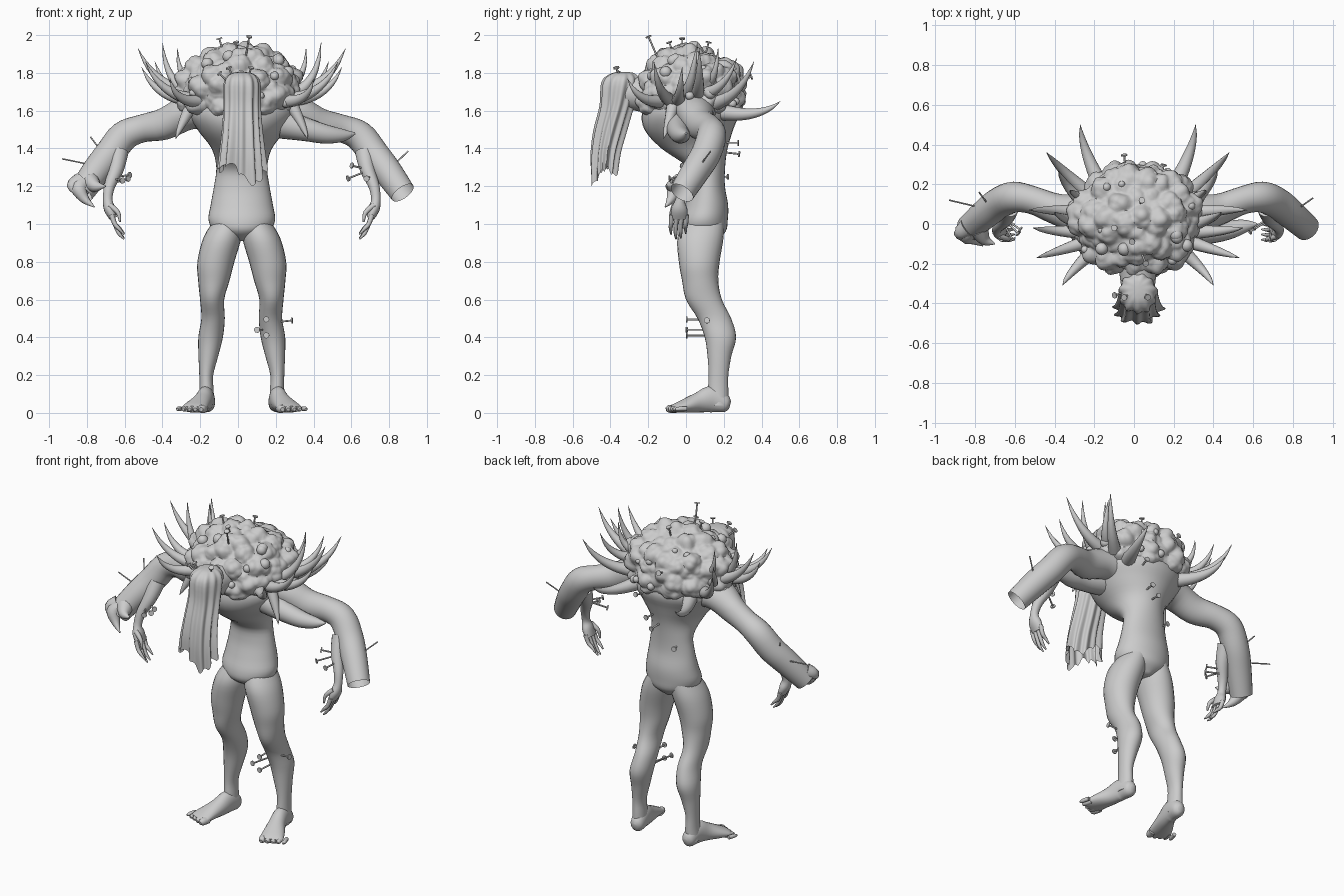
import bpy, bmesh, math, random
from mathutils import Vector, noise

random.seed(4)
CX = 0.02   # the body's own mirror plane


def build(name, rings, cap0=True, cap1=True, angle=50):
    """Skin a list of closed rings into one object."""
    bm = bmesh.new()
    vs = [[bm.verts.new(p) for p in ring] for ring in rings]
    n = len(vs[0])
    for a, b in zip(vs, vs[1:]):
        for i in range(n):
            bm.faces.new((a[i], a[(i + 1) % n], b[(i + 1) % n], b[i]))
    if cap0:
        bm.faces.new(vs[0][::-1])
    if cap1:
        bm.faces.new(vs[-1])
    bmesh.ops.recalc_face_normals(bm, faces=bm.faces)
    return finish(name, bm, angle)


def finish(name, bm, angle):
    me = bpy.data.meshes.new(name)
    bm.to_mesh(me)
    bm.free()
    ob = bpy.data.objects.new(name, me)
    bpy.context.collection.objects.link(ob)
    bpy.context.view_layer.objects.active = ob
    ob.select_set(True)
    bpy.ops.object.shade_smooth_by_angle(angle=math.radians(angle))
    ob.select_set(False)
    return ob


def spline(rows, steps):
    """Catmull-Rom resampling of rows of numbers."""
    out = []
    for i in range(len(rows) - 1):
        p = [rows[max(i - 1, 0)], rows[i], rows[i + 1], rows[min(i + 2, len(rows) - 1)]]
        for k in range(steps):
            t = k / steps
            out.append([0.5 * (2 * b + (c - a) * t + (2 * a - 5 * b + 4 * c - d) * t * t
                               + (3 * b - a - 3 * c + d) * t ** 3) for a, b, c, d in zip(*p)])
    return out + [list(rows[-1])]


def tube(name, rows, ref=(0, 1, 0), sides=20, steps=4, s=1, flat=False, cap1=True):
    """Rows are x, y, z, radius across, radius along ref; flat keeps rings level."""
    rows = [r if len(r) == 5 else (*r, r[3]) for r in rows]
    rows = spline(rows, steps) if steps > 1 else rows
    pts = [Vector((CX + s * r[0], r[1], r[2])) for r in rows]
    rings = []
    for i, r in enumerate(rows):
        t = (pts[min(i + 1, len(pts) - 1)] - pts[max(i - 1, 0)]).normalized()
        if flat:
            t = Vector((0, 0, 1))
        u = t.cross(Vector(ref)).normalized()
        v = u.cross(t)
        rings.append([pts[i] + u * math.cos(a) * max(r[3], .001) + v * math.sin(a) * max(r[4], .001)
                      for a in (2 * math.pi * k / sides for k in range(sides))])
    return build(name, rings, cap1=cap1)


def horn(name, base, tip, r, s=1, sag=.05):
    b, t = Vector(base), Vector(tip)
    out = Vector((.6, (b.y + t.y) * .8, -.8)).normalized() * sag
    rows = [(*(b.lerp(t, k) + out * 4 * k * (1 - k) * .9), r * (1 - k) ** .8)
            for k in (0, .2, .4, .6, .8, 1)]
    tube(name, rows, ref=(.13, .31, .94) if abs((t - b).normalized().z) < .8 else (0, 1, .1),
         sides=12, steps=2, s=s)


def nail(base, head, r=.005, cap=.016):
    b, h = Vector(base), Vector(head)
    d = (h - b).normalized() * .007
    rows = [(*b, r), (*(h - d), r), (*(h - d * .99), cap), (*h, cap)]
    tube("nail", [(x - CX, y, z, q) for x, y, z, q in rows], ref=(.37, .53, .76), sides=10, steps=1)


# torso
tube("torso", [(0, .1, .91, .03, .06), (0, .09, .96, .14, .12), (0, .093, 1.02, .176, .128),
               (0, .108, 1.1, .165, .115), (0, .113, 1.2, .147, .093), (0, .107, 1.3, .135, .1),
               (0, .045, 1.4, .16, .175), (0, .015, 1.5, .235, .235), (0, .025, 1.6, .285, .255),
               (0, .03, 1.72, .22, .2)], sides=36, flat=True)

# lumpy hump over the shoulders
bm = bmesh.new()
bmesh.ops.create_icosphere(bm, subdivisions=6, radius=1)
for v in bm.verts:
    n = v.co.normalized()
    p = Vector((n.x * .315, n.y * .255, n.z * .22))
    d = noise.voronoi(p * 10)[0][0]
    d2 = noise.voronoi(p * 20 + Vector((5, 2, 1)))[0][0]
    fade = min(1, max(0, (n.z + .75) / .4))
    lump = fade * (.045 * (1 - min(1, d * 1.5) ** 2) + .014 * (1 - min(1, d2 * 1.4) ** 2)
                   + .012 * noise.noise(p * 6))
    v.co = p + n * lump + Vector((.015, .025, 1.695))
finish("hump", bm, 60)

# warts scattered on the hump
for i in range(26):
    a, e = random.uniform(0, 6.28), random.uniform(-.35, 1.1)
    bm = bmesh.new()
    bmesh.ops.create_icosphere(bm, subdivisions=3, radius=random.uniform(.016, .034))
    bmesh.ops.translate(bm, verts=bm.verts, vec=(
        .015 + .335 * math.cos(a) * math.cos(e), .025 + .275 * math.sin(a) * math.cos(e),
        1.695 + .235 * math.sin(e)))
    finish("wart", bm, 60)

# head under the draped cloth
tube("neck", [(0, -.12, 1.68, .12), (0, -.24, 1.69, .095), (0, -.33, 1.69, .08), (0, -.39, 1.67, .04)],
     ref=(0, 0, 1))
secs = spline([(-.33, 1.805, .01, .02), (-.335, 1.795, .06, .065), (-.345, 1.75, .092, .1),
               (-.365, 1.63, .092, .088), (-.4, 1.5, .098, .085), (-.425, 1.38, .108, .075),
               (-.432, 1.27, .118, .065)], 4)
rings = []
for i, (cy, z, rx, ry) in enumerate(secs):
    t = i / (len(secs) - 1)
    ring = []
    for k in range(96):
        a = 2 * math.pi * k / 96
        fold = 1 + t ** .8 * (.13 * math.sin(11 * a + .6 * t) + .06 * math.sin(5 * a + 1))
        jag = t ** 3 * (.035 * math.sin(3 * a + 1.5) + .03 * abs(math.sin(5.5 * a)) - .03 * math.cos(a)
                        + .03 * math.sin(a))
        ring.append((CX + rx * fold * math.cos(a), cy + ry * fold * math.sin(a), z + jag))
    rings.append(ring)
build("head_cloth", rings, cap1=False, angle=60)

# limbs, built for each side
for s in (1, -1):
    tube("leg", [(.07, .1, 1.03, .07, .1), (.102, .077, .93, .1, .122), (.137, .07, .8, .098, .108),
                 (.148, .075, .7, .083, .096), (.157, .095, .6, .064, .095), (.152, .15, .5, .062, .089),
                 (.165, .182, .4, .065, .083), (.177, .177, .3, .052, .063), (.188, .172, .2, .037, .052),
                 (.187, .17, .12, .038, .054), (.188, .17, .04, .043, .055)], sides=24, flat=True, s=s)
    tube("foot", [(.18, .232, .04, .015, .022), (.182, .21, .047, .04, .046), (.19, .14, .072, .045, .07),
                  (.207, .07, .056, .051, .055), (.235, 0, .038, .064, .038), (.253, -.05, .026, .07, .025),
                  (.262, -.072, .02, .06, .016)], ref=(0, 0, 1), s=s)
    for k in range(5):
        x, r = .2 + .031 * k, .022 - .0025 * k
        y = -.045 + .012 * k
        tube("toe", [(x, y, .022, r), (x + .012, y - .04, .021, r), (x + .016, y - .06, .018, r * .5)],
             ref=(0, 0, 1), sides=10, s=s)

    # thick arm that ends in an open stump
    tube("arm", [(.13, .05, 1.6, .12, .1), (.28, .05, 1.59, .105, .09), (.41, .075, 1.53, .078, .085),
                 (.53, .12, 1.505, .07, .074), (.625, .135, 1.465, .078, .08), (.7, .105, 1.37, .079, .08),
                 (.77, .05, 1.28, .075, .077), (.852, -.022, 1.165, .066, .068)],
         ref=(0, .3, 1), sides=24, s=s, cap1=False)

    # thin withered forearm and hand
    tube("thin_forearm", [(.65, .08, 1.38, .05), (.665, .03, 1.29, .04), (.7, -.01, 1.2, .029),
                          (.71, -.03, 1.13, .025), (.7, -.035, 1.08, .03, .043),
                          (.68, -.035, 1.03, .02, .045)], sides=14, s=s)
    for k in range(4):
        y, low = -.075 + .026 * k, (.945, .92, .925, .95)[k]
        tube("finger", [(.69, y, 1.05, .014), (.672, y - .004, 1.0, .012), (.65, y - .006, low + .03, .01),
                        (.622, y - .004, low, .004)], sides=8, s=s)
    tube("thumb", [(.7, -.06, 1.1, .016), (.655, -.075, 1.06, .012), (.645, -.08, 1.01, .005)],
         sides=8, s=s)

    # ring of curved horns around the shoulder
    for base, tip, r in [((.19, .2, 1.59), (.29, .5, 1.65), .042), ((.26, .16, 1.64), (.46, .36, 1.86), .038),
                         ((.27, .1, 1.69), (.40, .27, 1.88), .034), ((.28, .06, 1.69), (.55, .07, 1.93), .038),
                         ((.28, .0, 1.69), (.42, .06, 1.96), .034), ((.29, -.04, 1.66), (.53, -.02, 1.83), .036),
                         ((.26, -.09, 1.66), (.51, -.17, 1.86), .036), ((.23, -.14, 1.65), (.38, -.31, 1.77), .036),
                         ((.24, .11, 1.74), (.34, .17, 1.93), .03)]:
        horn("shoulder_horn", base, tip, r, s)
    horn("lower_horn", (.27, -.07, 1.62), (.35, -.12, 1.45), .034, s, .02)

# torn muscle below one arm, claws on the other stump
tube("torn_muscle", [(.22, -.03, 1.53, .08), (.34, -.04, 1.5, .062), (.45, -.03, 1.475, .05),
                     (.54, -.01, 1.47, .032), (.6, 0, 1.48, .005)], ref=(0, 0, 1))
for rows in [[(.85, -.03, 1.2, .055), (.86, -.06, 1.18, .042), (.83, -.08, 1.13, .024), (.78, -.11, 1.09, .003)],
             [(.8, -.03, 1.22, .05), (.77, -.08, 1.2, .03), (.72, -.1, 1.2, .003)],
             [(.86, -.02, 1.22, .05), (.895, -.05, 1.2, .032), (.87, -.08, 1.15, .003)]]:
    tube("stump_claw", rows, ref=(.2, 1, .2), sides=12, s=-1)

# nails in hump, head, back, arms and shin
for base, head in [((.04, -.15, 1.88), (.06, -.2, 1.995)), ((-.07, -.02, 1.88), (-.1, -.02, 1.985)),
                   ((0, -.06, 1.88), (-.01, -.09, 1.965)), ((.03, .1, 1.88), (.04, .12, 1.965)),
                   ((-.02, -.35, 1.76), (-.05, -.37, 1.83)), ((-.04, -.34, 1.74), (-.1, -.36, 1.8)),
                   ((.05, -.34, 1.76), (.07, -.37, 1.83)), ((-.04, .25, 1.75), (-.05, .35, 1.78)),
                   ((.08, .2, 1.43), (.09, .28, 1.43)), ((.04, .2, 1.38), (.05, .285, 1.37)),
                   ((-.06, .18, 1.25), (-.07, .225, 1.25)), ((.13, .2, 1.55), (.15, .3, 1.57)),
                   ((.15, .1, .495), (.15, 0, .495)), ((.13, .12, .44), (.1, 0, .44)),
                   ((.16, .14, .41), (.15, 0, .41)), ((.2, .12, .48), (.29, .11, .49)),
                   ((.68, .02, 1.28), (.58, -.04, 1.24)), ((.68, .03, 1.29), (.6, -.02, 1.31)),
                   ((.7, 0, 1.25), (.68, -.09, 1.24)), ((-.64, .02, 1.25), (-.57, -.03, 1.26)),
                   ((-.65, .02, 1.22), (-.58, -.05, 1.24)), ((-.66, .01, 1.24), (-.61, -.08, 1.23))]:
    nail(base, head)
for base, head in [((-.76, .08, 1.31), (-.93, .12, 1.345)), ((-.72, .08, 1.38), (-.78, .16, 1.46)),
                   ((.8, .06, 1.29), (.9, .13, 1.385))]:
    nail(base, head, .004, .004)
